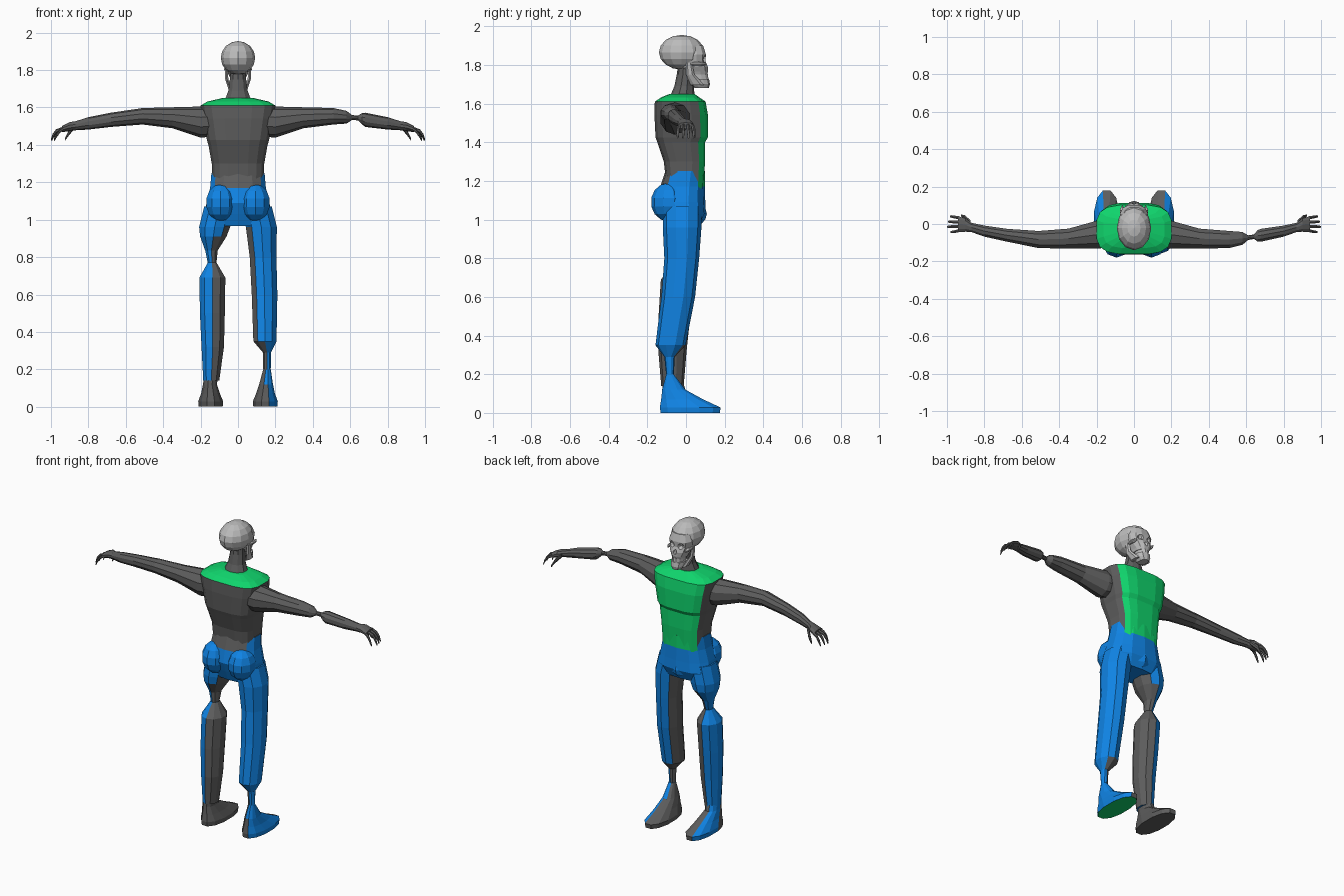
import bpy, bmesh, math
from mathutils import Vector


def material(name, rgb):
    m = bpy.data.materials.new(name)
    m.diffuse_color = (*rgb, 1)
    return m


MATS = [material("dark_grey", (0.11, 0.11, 0.11)), material("blue", (0.005, 0.23, 0.78)),
        material("green", (0.005, 0.66, 0.15)), material("bone_grey", (0.5, 0.5, 0.5))]
GREY, BLUE, GREEN, BONE = range(4)


def finish(name, bm, rule):
    """Turn a bmesh into an object; rule is a colour index or f(centre, normal)."""
    bmesh.ops.recalc_face_normals(bm, faces=bm.faces)
    bm.normal_update()
    for f in bm.faces:
        f.material_index = rule(f.calc_center_median(), f.normal) if callable(rule) else rule
    me = bpy.data.meshes.new(name)
    bm.to_mesh(me)
    bm.free()
    for m in MATS:
        me.materials.append(m)
    ob = bpy.data.objects.new(name, me)
    bpy.context.collection.objects.link(ob)
    return ob


def loft(name, rings, rule, n=10, axis="z", power=1.0, side=1):
    """Skin rings (x, y, z, r1, r2); rings are flat across the axis, side mirrors x."""
    bm = bmesh.new()
    loops = []
    for x, y, z, a, b in rings:
        loop = []
        for i in range(n):
            t = 2 * math.pi * (i + 0.5) / n
            c, s = math.cos(t), math.sin(t)
            u = a * math.copysign(abs(c) ** power, c)
            v = b * math.copysign(abs(s) ** power, s)
            p = (x + u, y + v, z) if axis == "z" else (x, y + u, z + v)
            loop.append(bm.verts.new((p[0] * side, p[1], p[2])))
        loops.append(loop)
    for p, q in zip(loops, loops[1:]):
        for i in range(n):
            j = (i + 1) % n
            bm.faces.new((p[i], p[j], q[j], q[i]))
    bm.faces.new(loops[0])
    bm.faces.new(loops[-1])
    return finish(name, bm, rule)


def ball(name, centre, radii, rule, u=10, v=7):
    bm = bmesh.new()
    bmesh.ops.create_uvsphere(bm, u_segments=u, v_segments=v, radius=1)
    for w in bm.verts:
        w.co = Vector([c + k * r for c, k, r in zip(centre, w.co, radii)])
    return finish(name, bm, rule)


# Torso: green shirt on the chest and shoulders, grey elsewhere
def shirt(c, n):
    if c.z > 1.61 or (n.y > 0.45 and c.y > 0.04):
        return GREEN
    return GREY


loft("torso", [(0, -.005, 1.16, .135, .095), (0, -.008, 1.30, .142, .108),
               (0, -.025, 1.40, .160, .125), (0, -.022, 1.425, .168, .137),
               (0, -.025, 1.54, .190, .140), (0, -.03, 1.61, .203, .133),
               (0, -.03, 1.632, .165, .100), (0, -.02, 1.65, .085, .065)],
     shirt, n=16, power=.6)
loft("neck", [(0, -.02, 1.63, .078, .066), (0, -.01, 1.69, .054, .05),
              (0, -.002, 1.75, .046, .046), (0, .0, 1.80, .04, .04)], GREY)


# Pelvis: trousers with a lowered, torn waistband
def waist(c, n):
    if c.z > 1.17 and abs(c.x) < .12:
        return GREEN if c.y > 0 else GREY
    return GREY if c.y < -.03 and abs(c.x) < .03 else BLUE


loft("pelvis", [(0, -.005, 1.25, .145, .102), (0, -.018, 1.17, .152, .115),
                (0, -.025, 1.09, .172, .125), (0, -.012, 1.03, .182, .115),
                (0, -.015, .965, .15, .085)], waist, n=14, power=.8)
for s in (-1, 1):
    ball("buttock", (s * .093, -.09, 1.09), (.082, .092, .1), BLUE)
ball("trouser_front", (0, .05, 1.03), (.06, .058, .06), BLUE, 8, 6)


# Right leg: blue outside, grey strip inside, thin bone at the ankle
def right_leg(c, n):
    if c.z < .34:
        return BLUE if n.x > .3 else GREY
    return GREY if n.x < -.55 and c.z < .97 else BLUE


ANKLE = (.155, -.083, .20, .021, .02)
loft("right_leg", [(.1, -.02, 1.07, .085, .1), (.125, -.02, .96, .087, .1),
                   (.134, -.022, .8, .075, .09), (.142, -.04, .6, .072, .087),
                   (.144, -.08, .35, .065, .078), (.155, -.085, .29, .023, .027), ANKLE],
     right_leg)


# Left leg: thigh stump, bare bone at the knee, and shin
def left_leg(c, n):
    return GREY if n.x > .3 or (n.y < -.5 and n.x > .05 and c.z < .84) else BLUE


loft("left_thigh", [(.1, -.02, 1.07, .085, .1), (.125, -.02, .96, .087, .1),
                    (.132, -.02, .91, .074, .092), (.142, -.025, .835, .035, .045),
                    (.138, -.035, .76, .023, .027)],
     lambda c, n: BLUE if c.z > .88 and n.x < .6 else left_leg(c, n), side=-1)
loft("left_shin", [(.138, -.035, .77, .025, .03), (.137, -.045, .69, .073, .085),
                   (.137, -.06, .5, .07, .082), (.135, -.07, .32, .063, .073),
                   (.143, -.07, .14, .045, .058)], left_leg, side=-1)


# Feet
def foot(name, side, rule, top):
    loft(name, top + [(.15, -.063, .12, .038, .062), (.147, -.02, .07, .052, .112),
                      (.146, .022, .028, .069, .162), (.146, .022, 0, .066, .158)],
         rule, n=12, power=.9, side=side)


def right_foot(c, n):
    if n.z < -.7:
        return GREEN
    return BLUE if c.x > .15 else GREY


foot("right_foot", 1, right_foot, [ANKLE])
foot("left_foot", -1, lambda c, n: BLUE if c.x < -.15 and n.y > -.1 and n.z > -.7 else GREY,
     [(.143, -.07, .17, .04, .052)])

# Arms: the left is whole, the right has a bare bone below the elbow
UPPER = [(.12, -.05, 1.525, .08, .08), (.2, -.057, 1.522, .078, .083),
         (.35, -.078, 1.545, .056, .056), (.51, -.083, 1.553, .048, .044)]
FORE = [(.68, -.06, 1.534, .036, .038), (.80, -.038, 1.515, .031, .033)]
PALM = [(.87, -.018, 1.502, .026, .024), (.9, -.005, 1.498, .038, .024),
        (.94, -.002, 1.485, .044, .017)]
BREAK = [(.58, -.077, 1.548, .036, .034), (.61, -.073, 1.546, .013, .013),
         (.642, -.068, 1.544, .013, .013), (.662, -.063, 1.54, .033, .029)]
loft("right_arm", UPPER + BREAK + FORE + PALM, GREY, axis="x")
loft("left_arm", UPPER + FORE + PALM, GREY, axis="x", side=-1)

# Curled fingers and thumbs
for s in (-1, 1):
    for i in range(4):
        y, tip = -.034 + .022 * i, (.98, 1.0, .995, .985)[i]
        loft("finger", [(.93, y, 1.489, .010, .010), (tip - .028, y * 1.15, 1.474, .009, .010),
                        (tip - .01, y * 1.25, 1.45, .008, .011), (tip, y * 1.25, 1.425, .005, .006)],
             GREY, n=6, axis="x", side=s)
    loft("thumb", [(.875, .01, 1.497, .012, .012), (.905, .038, 1.463, .012, .014),
                   (.925, .045, 1.43, .006, .008)], GREY, n=6, axis="x", side=s)

# Skull: cranium, face with sockets cut in, jaw and teeth
cranium = ball("cranium", (0, -.022, 1.865), (.092, .118, .09), BONE, 12, 8)
face = loft("face", [(0, .03, 1.90, .06, .06), (0, .028, 1.855, .078, .077),
                     (0, .03, 1.82, .07, .073), (0, .04, 1.79, .06, .075),
                     (0, .055, 1.765, .046, .06), (0, .057, 1.75, .04, .054)],
            BONE, n=12, power=.8)
sockets = [ball("socket_cutter", (s * .034, .11, 1.83), (.023, .03, .02), BONE, 8, 6)
           for s in (-1, 1)]
sockets.append(ball("nose_cutter", (0, .12, 1.793), (.012, .022, .018), BONE, 6, 5))
for cut in sockets:
    cut.hide_render = True
    cut.hide_viewport = True
    for target in (face, cranium):
        mod = target.modifiers.new("socket", "BOOLEAN")
        mod.operation = "DIFFERENCE"
        mod.object = cut
loft("teeth", [(0, .065, 1.752, .036, .05), (0, .068, 1.725, .034, .05)], BONE, n=12)
loft("lower_jaw", [(0, .067, 1.728, .044, .052), (0, .075, 1.70, .04, .049),
                   (0, .082, 1.68, .026, .036)], BONE, power=.8)
for s in (-1, 1):
    loft("jaw_branch", [(.063, .015, 1.81, .008, .016), (.06, .022, 1.75, .01, .022),
                        (.04, .06, 1.695, .012, .035)], BONE, n=6, side=s)
    ball("cheekbone", (s * .062, .06, 1.805), (.014, .044, .012), BONE, 6, 5)
